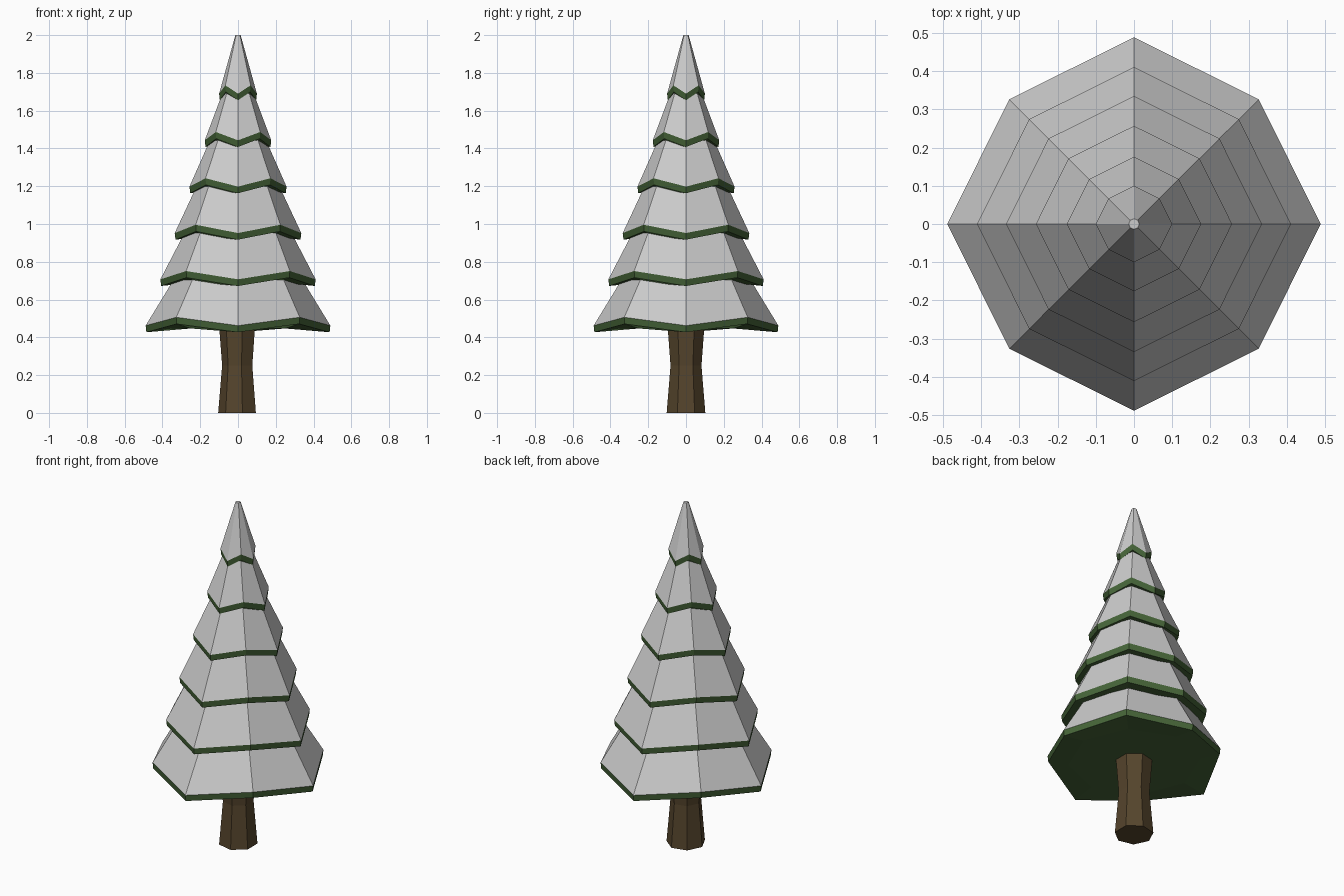
import bpy
from math import sin, cos, pi

if "Cube" in bpy.data.objects:
    bpy.data.objects.remove(bpy.data.objects["Cube"])


def material(name, rgb):
    m = bpy.data.materials.new(name)
    m.diffuse_color = (*rgb, 1)
    m.use_nodes = True
    m.node_tree.nodes["Principled BSDF"].inputs["Base Color"].default_value = m.diffuse_color
    return m


def loft(name, rings, mat=None, cap_first=False, cap_last=False):
    """Skin a list of rings (bottom to top, counter-clockwise) with quads."""
    n = len(rings[0])
    verts = [v for ring in rings for v in ring]
    faces = []
    for k in range(len(rings) - 1):
        for i in range(n):
            j = (i + 1) % n
            faces.append((k*n + i, k*n + j, (k+1)*n + j, (k+1)*n + i))
    if cap_first:
        faces.append(tuple(reversed(range(n))))
    if cap_last:
        faces.append(tuple(range(len(verts) - n, len(verts))))
    me = bpy.data.meshes.new(name)
    me.from_pydata(verts, [], faces)
    if mat:
        me.materials.append(mat)
    ob = bpy.data.objects.new(name, me)
    bpy.context.collection.objects.link(ob)
    return ob


def ring(r, z, n=8, start=0.0):
    return [(r*cos(start + 2*pi*i/n), r*sin(start + 2*pi*i/n), z) for i in range(n)]


def zigzag(r, z):
    """Octagon whose diagonal corners are pulled in and lifted."""
    return [(x*0.945, y*0.945, h + 0.044) if i % 2 else (x, y, h)
            for i, (x, y, h) in enumerate(ring(r, z))]


green = material("needles", (0.058, 0.123, 0.038))
brown = material("bark", (0.09, 0.058, 0.025))

# Trunk: seven-sided, pinched in the middle
loft("trunk", [ring(r, z, 7, pi) for r, z in ((0.105, 0), (0.084, 0.25), (0.1, 0.46))],
     brown, True, True)

# Tiers: rim radius, rim height, top radius
tiers = [(0.489, 0.462, 0.30), (0.411, 0.707, 0.25), (0.335, 0.952, 0.19),
         (0.257, 1.198, 0.12), (0.176, 1.443, 0.06), (0.100, 1.690, 0.014)]
for k, (r, z, top) in enumerate(tiers, 1):
    # Snow-covered slope
    loft(f"snow_{k}", [zigzag(r, z), ring(top, z + 0.31)], cap_last=True)
    # Green rim with flat underside
    loft(f"branches_{k}", [ring(r*0.72, z - 0.015), zigzag(r - 0.004, z - 0.035), zigzag(r, z)],
         green, cap_first=True)
